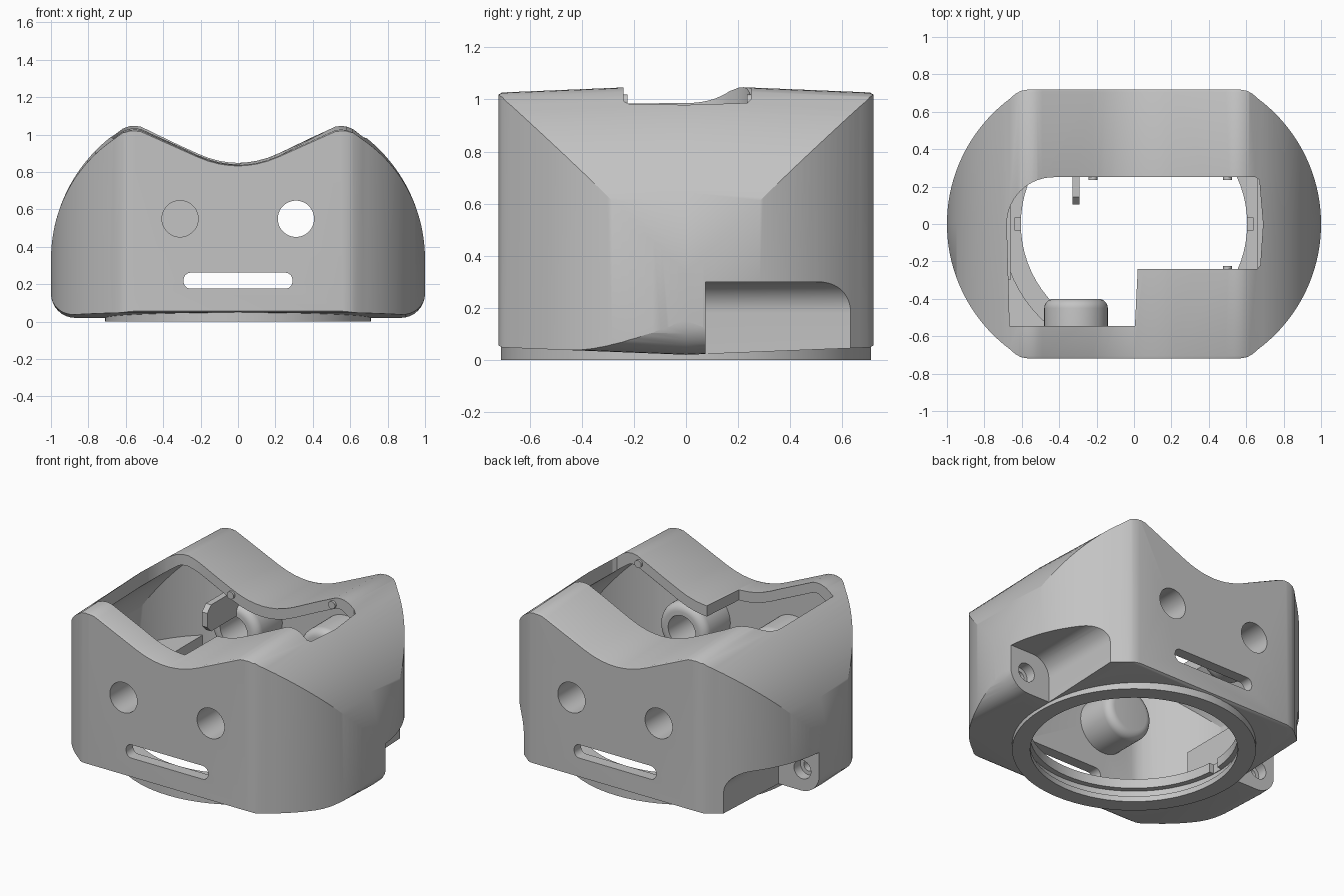
import bpy, bmesh
from math import sin, cos, pi, radians

if "Cube" in bpy.data.objects:
    bpy.data.objects.remove(bpy.data.objects["Cube"])

grey = bpy.data.materials.new("plain grey")
grey.use_nodes = True
grey.diffuse_color = (0.55, 0.55, 0.55, 1)
grey.node_tree.nodes["Principled BSDF"].inputs["Base Color"].default_value = grey.diffuse_color

WALL = 0.07
EYE_X, EYE_Z, EYE_R = 0.31, 0.55, 0.097


def loft(name, rings):
    """Closed solid through rings with equal point counts."""
    bm = bmesh.new()
    loops = [[bm.verts.new(p) for p in ring] for ring in rings]
    n = len(loops[0])
    for a, b in zip(loops, loops[1:]):
        for i in range(n):
            j = (i + 1) % n
            bm.faces.new((a[i], a[j], b[j], b[i]))
    bm.faces.new(loops[0][::-1])
    bm.faces.new(loops[-1])
    bmesh.ops.recalc_face_normals(bm, faces=bm.faces)
    mesh = bpy.data.meshes.new(name)
    bm.to_mesh(mesh)
    bm.free()
    mesh.materials.append(grey)
    ob = bpy.data.objects.new(name, mesh)
    bpy.context.collection.objects.link(ob)
    return ob


def combine(target, tool, mode):
    """Apply one boolean and drop the tool."""
    tool.hide_render = True
    mod = target.modifiers.new(mode, 'BOOLEAN')
    mod.operation, mod.object, mod.solver = mode, tool, 'EXACT'
    graph = bpy.context.evaluated_depsgraph_get()
    mesh = bpy.data.meshes.new_from_object(target.evaluated_get(graph))
    target.modifiers.clear()
    target.data = mesh
    bpy.data.objects.remove(tool)


def arc(cx, cy, r, start, end, n=20):
    return [(cx + r * cos(radians(start + (end - start) * i / n)),
             cy + r * sin(radians(start + (end - start) * i / n))) for i in range(n + 1)]


def upright(name, outline, z0, z1):
    return loft(name, [[(x, y, z) for x, y in outline] for z in (z0, z1)])


def along_y(name, outline, y0, y1):
    return loft(name, [[(x, y, z) for x, z in outline] for y in (y0, y1)])


def disc(name, r, z0, z1):
    return upright(name, arc(0, 0, r, 0, 355, 71), z0, z1)


def rod(name, x, z, r, y0, y1):
    return along_y(name, arc(x, z, r, 0, 352.5, 47), y0, y1)


def box(name, x0, x1, y0, y1, z0, z1):
    return upright(name, [(x0, y0), (x1, y0), (x1, y1), (x0, y1)], z0, z1)


def shell(name, t):
    """Twin-peaked front profile crossed with the bowed plan, inset by t."""
    half = arc(0.87, 0.15, 0.13 - t, -90, 0, 8) + arc(0.165, 0.33, 0.835 - t, 0, 53, 24)
    half += [(0.615 - t * .4, 1.039 - t), (0.58 - t * .2, 1.053 - t), (0.55, 1.056 - t),
             (0.52, 1.052 - t), (0.49, 1.038 - t), (0.22, 0.908 - t), (0.16, 0.883 - t),
             (0.1, 0.866 - t), (0.05, 0.858 - t)]
    front = half + [(0, 0.855 - t)] + [(-x, z) for x, z in reversed(half)]
    sections = [(-0.74, .91), (-0.705, .945), (0, 1), (0.705, .945), (0.74, .91)]
    body = loft(name, [[(x, y, .53 + (z - .53) * k) for x, z in front] for y, k in sections])
    side = arc(0.165, 0, 0.835 - t, 0, 53, 24) + [
        (0.635 - t * .5, 0.695 - t), (0.605 - t * .5, 0.712 - t), (0.56 - t * .4, 0.72 - t)]
    right = [(x, -y) for x, y in reversed(side[1:])] + side
    plan = right + [(-x, -y) for x, y in right]
    combine(body, upright("plan", plan, -1, 2), 'INTERSECT')
    return body


# Hollow housing, left solid around the side pockets
housing = shell("housing", 0)
cavity = shell("cavity", WALL)
for s in (-1, 1):
    xs = sorted((s * 0.66, s * 1.2))
    combine(cavity, box("pocket_backing", *xs, -0.3, 1, -1, 0.36), 'DIFFERENCE')
combine(housing, cavity, 'DIFFERENCE')

# Round mounting collar under the floor
combine(housing, disc("collar", 0.71, 0, 0.15), 'UNION')

# Rounded bosses behind the eyes
for x in (-EYE_X, EYE_X):
    for s in (-1, 1):
        steps = [(0.68, 0.17), (0.45, 0.17)]
        steps += [(0.45 - 0.05 * sin(a * pi / 12), 0.12 + 0.05 * cos(a * pi / 12))
                  for a in range(1, 7)]
        boss = loft("eye_boss", [[(px, s * y, pz) for px, pz in arc(x, EYE_Z, r, 0, 352.5, 47)]
                                 for y, r in steps])
        combine(housing, boss, 'UNION')

# Collar bore, inner groove and locking notches
combine(housing, disc("bore", 0.605, -0.2, 0.3), 'DIFFERENCE')
combine(housing, disc("groove", 0.64, 0.035, 0.09), 'DIFFERENCE')
combine(housing, box("lock_notch", -0.635, 0.635, -0.035, 0.035, 0.06, 0.3), 'DIFFERENCE')

# Eye holes: one front eye stays blind
for x, y0, y1 in ((EYE_X, -1, 1), (-EYE_X, -1, -0.44), (-EYE_X, 0.3, 1)):
    combine(housing, rod("eye_hole", x, EYE_Z, EYE_R, y0, y1), 'DIFFERENCE')

# Mouth slot through both faces
r = 0.038
mouth = []
for cx, cz, a in ((0.253, 0.224, 0), (-0.253, 0.224, 90), (-0.253, 0.214, 180), (0.253, 0.214, 270)):
    mouth += arc(cx, cz, r, a, a + 90, 6)
combine(housing, along_y("mouth_slot", mouth, -1, 1), 'DIFFERENCE')

# Stepped opening in the roof
opening = [(-0.665, -0.545), (0.005, -0.545), (0.02, -0.24), (0.66, -0.24), (0.675, -0.22),
           (0.69, 0), (0.67, 0.235), (0.65, 0.25)]
opening += arc(-0.43, 0, 0.25, 90, 180, 14)
combine(housing, upright("roof_opening", opening, 0.745, 1.5), 'DIFFERENCE')

# Side pockets with a curved ceiling and a stepped screw hole
for s in (-1, 1):
    pocket = [(0.71, -0.2)] + arc(0.83, 0.18, 0.12, 180, 90, 10) + [(1.2, 0.3), (1.2, -0.2)]
    combine(housing, along_y("pocket", [(s * x, z) for x, z in pocket], 0.075, 1), 'DIFFERENCE')
    combine(housing, rod("screw_seat", s * 0.88, 0.16, 0.06, 0.01, 0.2), 'DIFFERENCE')
    combine(housing, rod("screw_hole", s * 0.88, 0.16, 0.035, -0.2, 0.1), 'DIFFERENCE')

# Chamfered tab hanging behind the roof opening
tab_side = [(0.105, 0.69), (0.145, 0.65), (0.66, 0.65), (0.66, 0.82), (0.145, 0.82), (0.105, 0.78)]
tab = loft("inner_tab", [[(x, y, z) for y, z in tab_side] for x in (-0.33, -0.292)])

# Small catches on the opening rim
catches = [rod("rim_catch", x, z, 0.024, *ys) for x, z, ys in (
    (-0.22, 0.865, (0.235, 0.28)), (0.5, 0.995, (0.235, 0.28)), (0.5, 0.995, (-0.27, -0.225)))]

# Smooth curves, crisp edges
for ob in [housing, tab] + catches:
    bpy.ops.object.select_all(action='DESELECT')
    ob.select_set(True)
    bpy.context.view_layer.objects.active = ob
    bpy.ops.object.shade_smooth_by_angle(angle=radians(28))
